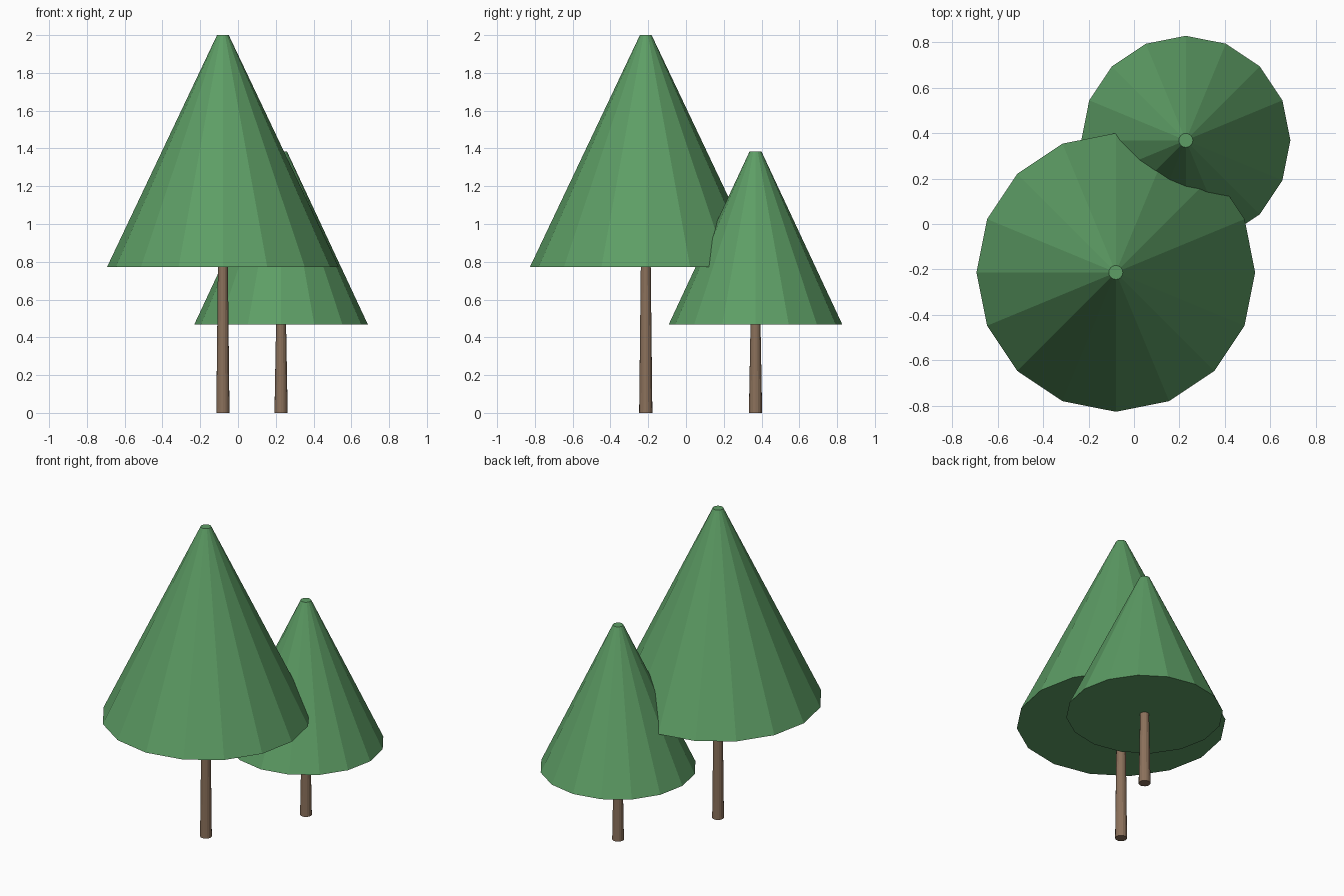
import bpy

cube = bpy.data.objects.get("Cube")
if cube:
    bpy.data.objects.remove(cube, do_unlink=True)


def material(name, color):
    mat = bpy.data.materials.new(name)
    mat.use_nodes = True
    mat.diffuse_color = color
    bsdf = next(n for n in mat.node_tree.nodes if n.type == "BSDF_PRINCIPLED")
    bsdf.inputs["Base Color"].default_value = color
    return mat


GREEN = material("leaf green", (0.11, 0.34, 0.13, 1))
BROWN = material("bark brown", (0.26, 0.165, 0.105, 1))


def tapered(name, x, y, z0, z1, r0, r1, mat):
    """Sixteen-sided, flat-faced frustum between two heights."""
    bpy.ops.mesh.primitive_cone_add(
        vertices=16, radius1=r0, radius2=r1, depth=z1 - z0,
        location=(x, y, (z0 + z1) / 2))
    obj = bpy.context.object
    obj.name = name
    obj.data.materials.append(mat)
    return obj


def tree(size, x, y, foliage_base, top, radius):
    # Trunk runs slightly into the foliage
    tapered(size + "_trunk", x, y, 0, foliage_base + 0.03, 0.035, 0.026, BROWN)
    # Foliage cone with a small blunt tip
    tapered(size + "_foliage", x, y, foliage_base, top, radius, 0.031, GREEN)


tree("large", -0.08, -0.213, 0.773, 2.0, 0.613)
tree("small", 0.228, 0.368, 0.467, 1.385, 0.46)
